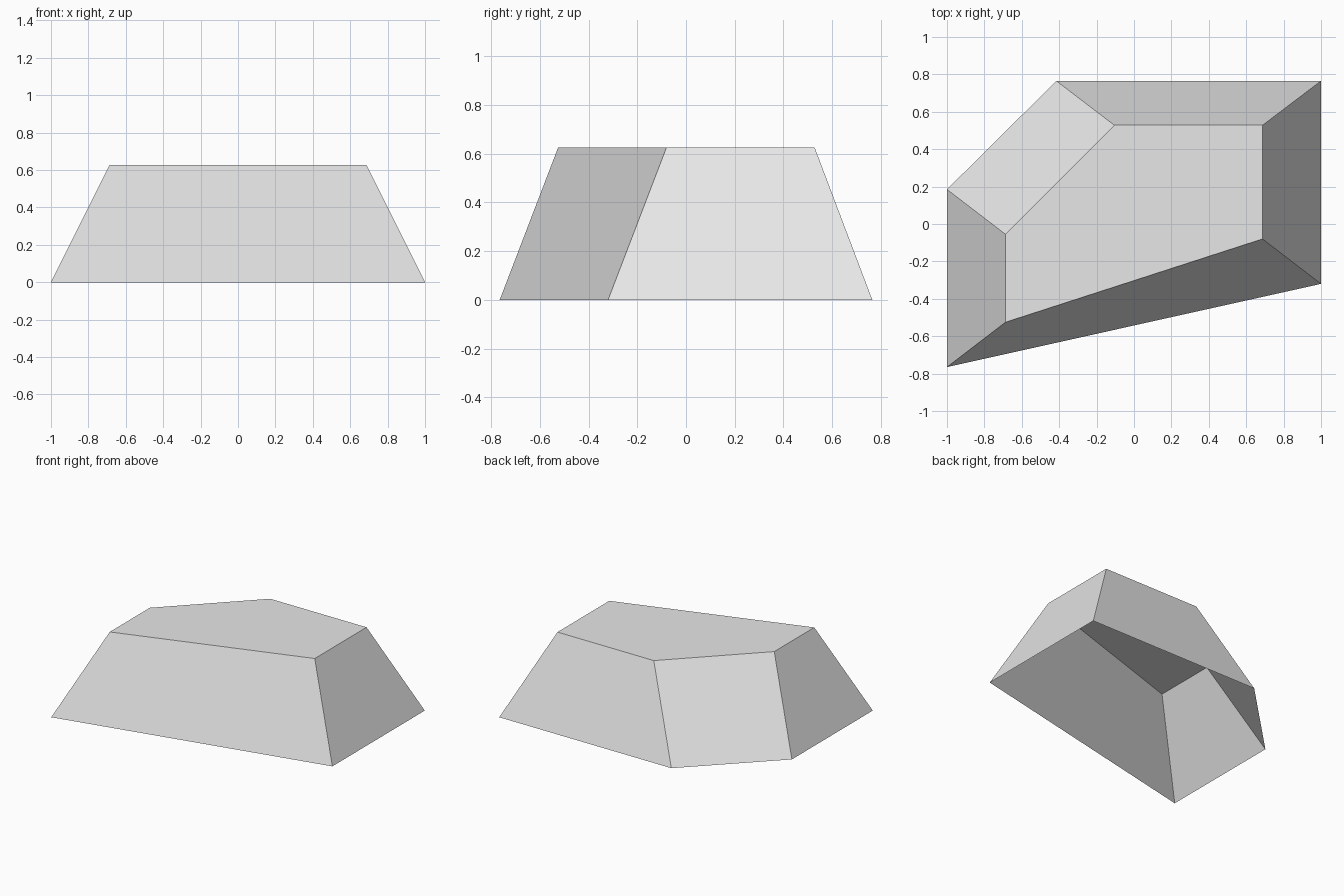
import bpy
import bmesh

cube = bpy.data.objects.get("Cube")
if cube:
    bpy.data.objects.remove(cube, do_unlink=True)

# Plain grey finish
grey = bpy.data.materials.new("light_grey")
grey.use_nodes = True
colour = (0.8, 0.8, 0.8, 1)
grey.diffuse_color = colour
grey.node_tree.nodes["Principled BSDF"].inputs["Base Color"].default_value = colour

# Matching five-sided outlines, counter-clockwise from above
height = 0.626
base = [(-1, -0.765), (1, -0.32), (1, 0.765), (-0.415, 0.765), (-1, 0.185)]
crown = [(-0.687, -0.525), (0.687, -0.08), (0.687, 0.528), (-0.105, 0.528), (-0.687, -0.055)]

# Tapered shell: flat top, sloping walls, open underside
bm = bmesh.new()
low = [bm.verts.new((x, y, 0)) for x, y in base]
high = [bm.verts.new((x, y, height)) for x, y in crown]
bm.faces.new(high)
for i in range(len(low)):
    j = (i + 1) % len(low)
    bm.faces.new((low[i], low[j], high[j], high[i]))

mesh = bpy.data.meshes.new("tapered_shell")
bm.to_mesh(mesh)
bm.free()
mesh.materials.append(grey)
shell = bpy.data.objects.new("tapered_shell", mesh)
bpy.context.collection.objects.link(shell)
